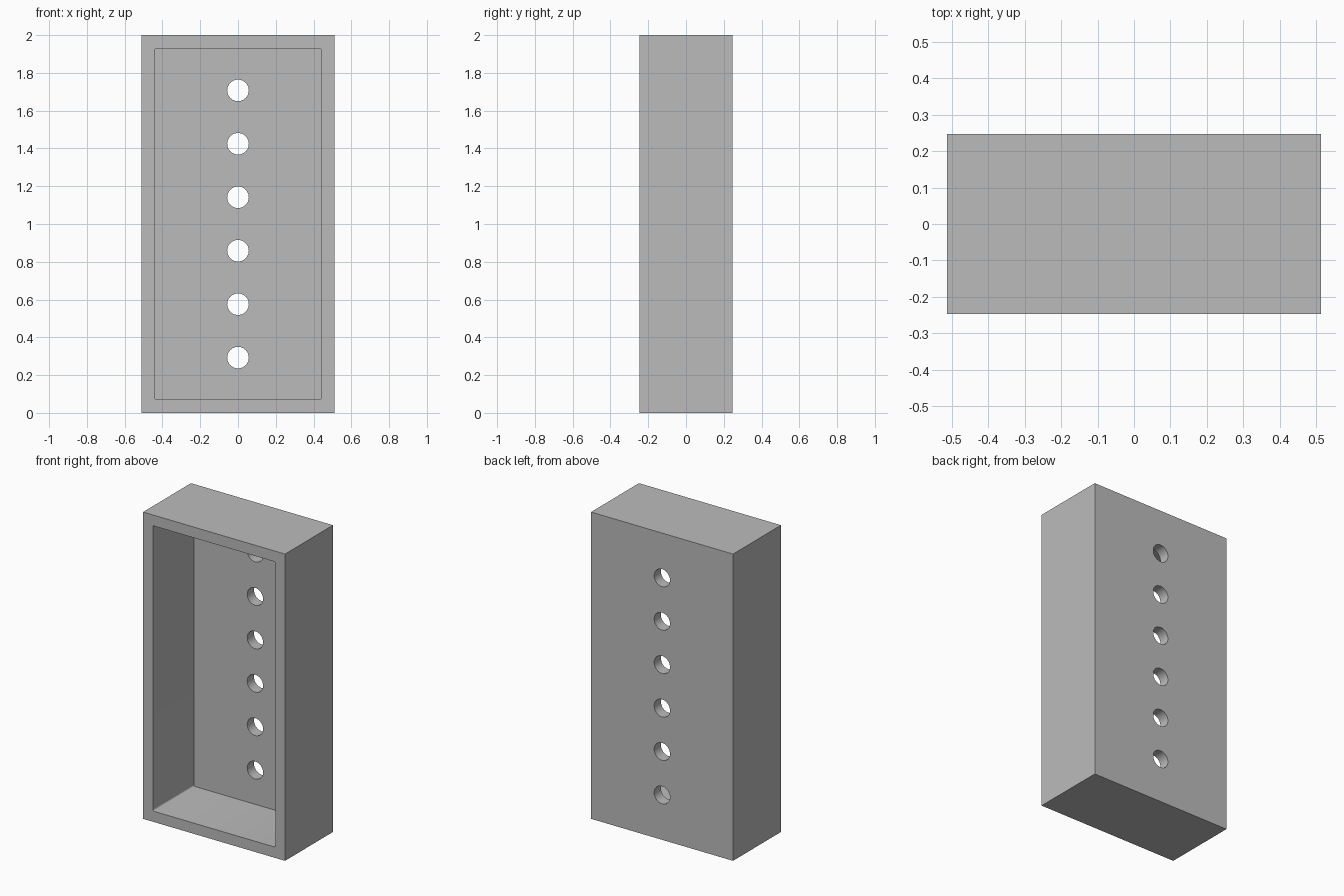
import bpy
import bmesh
from math import pi, radians
from mathutils import Matrix

if "Cube" in bpy.data.objects:
    bpy.data.objects.remove(bpy.data.objects["Cube"], do_unlink=True)

WIDTH, DEPTH, HEIGHT = 1.024, 0.493, 2.0
WALL = 0.07
HOLE_RADIUS, HOLE_PITCH, HOLE_COUNT = 0.057, 0.283, 6

grey = bpy.data.materials.new("plain_grey")
grey.use_nodes = True
grey.diffuse_color = (0.5, 0.5, 0.5, 1)
grey.node_tree.nodes["Principled BSDF"].inputs["Base Color"].default_value = (0.5, 0.5, 0.5, 1)


def make_object(name, bm):
    mesh = bpy.data.meshes.new(name)
    bm.to_mesh(mesh)
    bm.free()
    mesh.materials.append(grey)
    obj = bpy.data.objects.new(name, mesh)
    bpy.context.collection.objects.link(obj)
    return obj


def box(name, size, centre, corner=0):
    """Box whose edges along y may be rounded."""
    bm = bmesh.new()
    bmesh.ops.create_cube(bm, size=1, matrix=Matrix.Translation(centre) @ Matrix.Diagonal((*size, 1)))
    if corner:
        edges = [e for e in bm.edges if abs(e.verts[0].co.y - e.verts[1].co.y) > 0.1]
        bmesh.ops.bevel(bm, geom=edges, offset=corner, segments=4, profile=0.5, affect='EDGES')
    return make_object(name, bm)


def cut(target, cutter):
    cutter.hide_render = True
    mod = target.modifiers.new(cutter.name, 'BOOLEAN')
    mod.operation = 'DIFFERENCE'
    mod.solver = 'EXACT'
    mod.object = cutter
    bpy.ops.object.modifier_apply(modifier=mod.name)
    bpy.data.objects.remove(cutter, do_unlink=True)


# Outer case
case = box("open_case", (WIDTH, DEPTH, HEIGHT), (0, 0, HEIGHT / 2))
bpy.ops.object.select_all(action='DESELECT')
case.select_set(True)
bpy.context.view_layer.objects.active = case

# Cavity open to the front, leaving an even wall and back panel
cut(case, box("cavity_cutter", (WIDTH - 2 * WALL, DEPTH, HEIGHT - 2 * WALL),
              (0, -WALL, HEIGHT / 2), corner=0.01))

# Row of round holes through the back panel
bm = bmesh.new()
for i in range(HOLE_COUNT):
    z = HEIGHT / 2 + (i - (HOLE_COUNT - 1) / 2) * HOLE_PITCH
    bmesh.ops.create_cone(bm, cap_ends=True, segments=48, radius1=HOLE_RADIUS, radius2=HOLE_RADIUS,
                          depth=0.3, matrix=Matrix.Translation((0, DEPTH / 2, z)) @ Matrix.Rotation(pi / 2, 4, 'X'))
cut(case, make_object("hole_cutter", bm))

bpy.ops.object.shade_smooth_by_angle(angle=radians(30))
